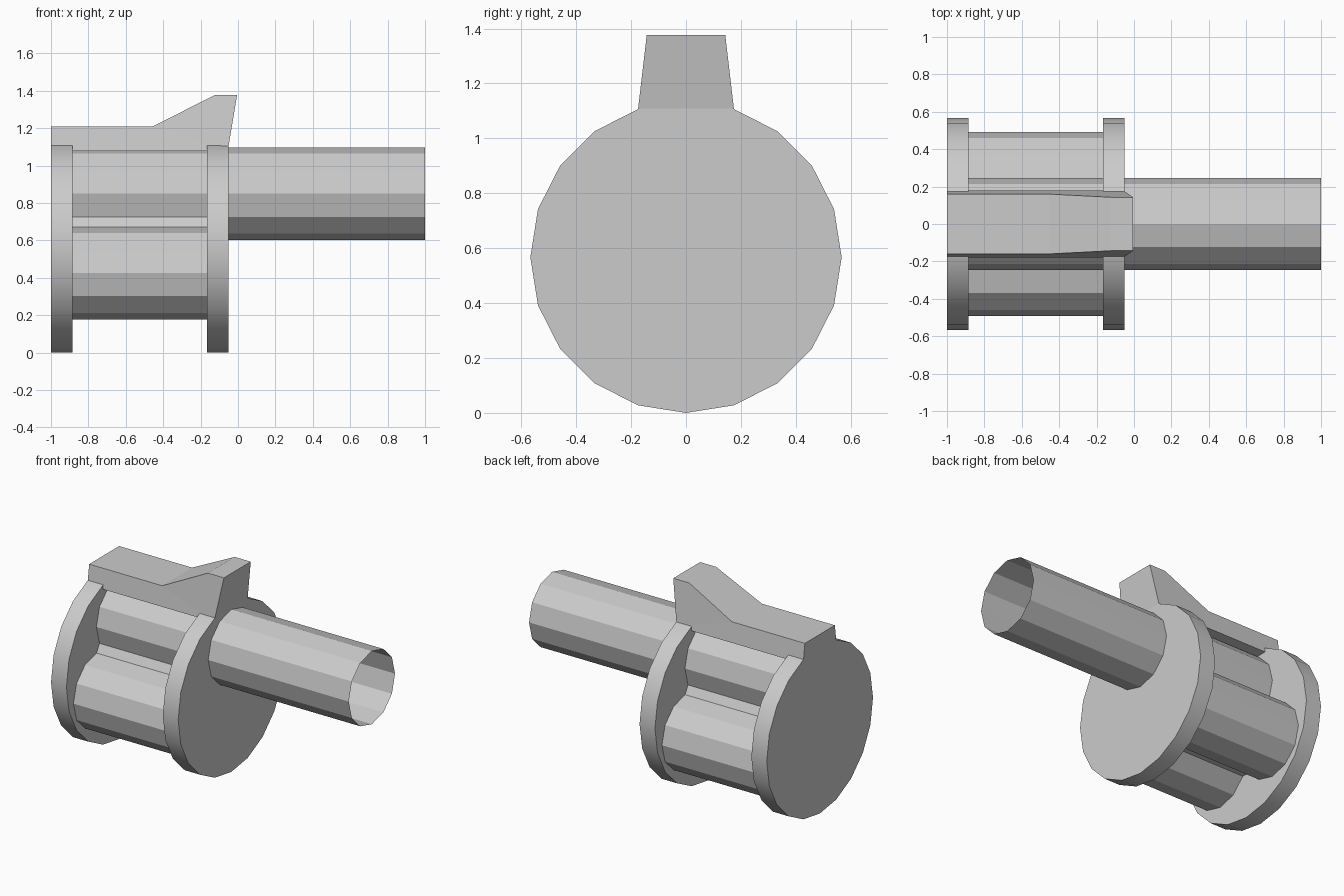
import bpy, math
from math import sin, cos, radians

if "Cube" in bpy.data.objects:
    bpy.data.objects.remove(bpy.data.objects["Cube"])

AXIS_Z = 0.567      # centre height of the drum
TUBE_R = 0.247      # radius of chambers and barrel
OFFSET = 0.283      # chamber distance from the drum axis


def make_object(name, verts, faces, smooth=False):
    mesh = bpy.data.meshes.new(name)
    mesh.from_pydata(verts, [], faces)
    mesh.update()
    obj = bpy.data.objects.new(name, mesh)
    bpy.context.collection.objects.link(obj)
    if smooth:
        bpy.ops.object.select_all(action='DESELECT')
        obj.select_set(True)
        bpy.context.view_layer.objects.active = obj
        bpy.ops.object.shade_smooth_by_angle(angle=radians(30))
    return obj


def extrude_x(name, profile, x0, x1, caps=True, smooth=False):
    """Extrude a counter-clockwise (y, z) outline along x."""
    n = len(profile)
    verts = [(x, y, z) for x in (x0, x1) for y, z in profile]
    faces = [(i, (i + 1) % n, n + (i + 1) % n, n + i) for i in range(n)]
    # wind sides outward
    if caps:
        faces += [tuple(reversed(range(n))), tuple(range(n, 2 * n))]
    return make_object(name, verts, faces, smooth)


def polar(r, deg, y=0.0, z=AXIS_Z):
    return (y + r * cos(radians(deg)), z + r * sin(radians(deg)))


# End discs of the drum
disc = [polar(0.567, 90 + 18 * i) for i in range(20)]
extrude_x("rear_disc", disc, -1.0, -0.885, smooth=True)
extrude_x("front_disc", disc, -0.165, -0.05, smooth=True)

# Three-lobed chamber cluster, lobes bridged by narrow flats
lobes = []
for out in (90, 210, 330):
    cy, cz = polar(OFFSET, out)
    lobes += [polar(TUBE_R, out + 30 * k, cy, cz) for k in range(-4, 5)]
extrude_x("chamber_cluster", lobes, -0.885, -0.165, caps=False)

# Open-ended barrel in line with the top chamber
barrel = [polar(TUBE_R, 90 + 30 * i, 0, AXIS_Z + OFFSET) for i in range(12)]
extrude_x("barrel", barrel, -0.05, 1.0, caps=False)

# Top rail with raised front sight: (x, half width, z) side outline
side = [(-1.0, 0.178, 1.078), (-0.055, 0.178, 1.078), (-0.005, 0.143, 1.377),
        (-0.125, 0.143, 1.377), (-0.455, 0.16, 1.21), (-1.0, 0.16, 1.21)]
n = len(side)
verts = [(x, s * w, z) for s in (-1, 1) for x, w, z in side]
faces = [(0, 1, 4, 5), (1, 2, 3, 4), (11, 10, 7, 6), (10, 9, 8, 7)]
faces += [(n + i, n + (i + 1) % n, (i + 1) % n, i) for i in range(n)]
make_object("top_rail", verts, faces)
